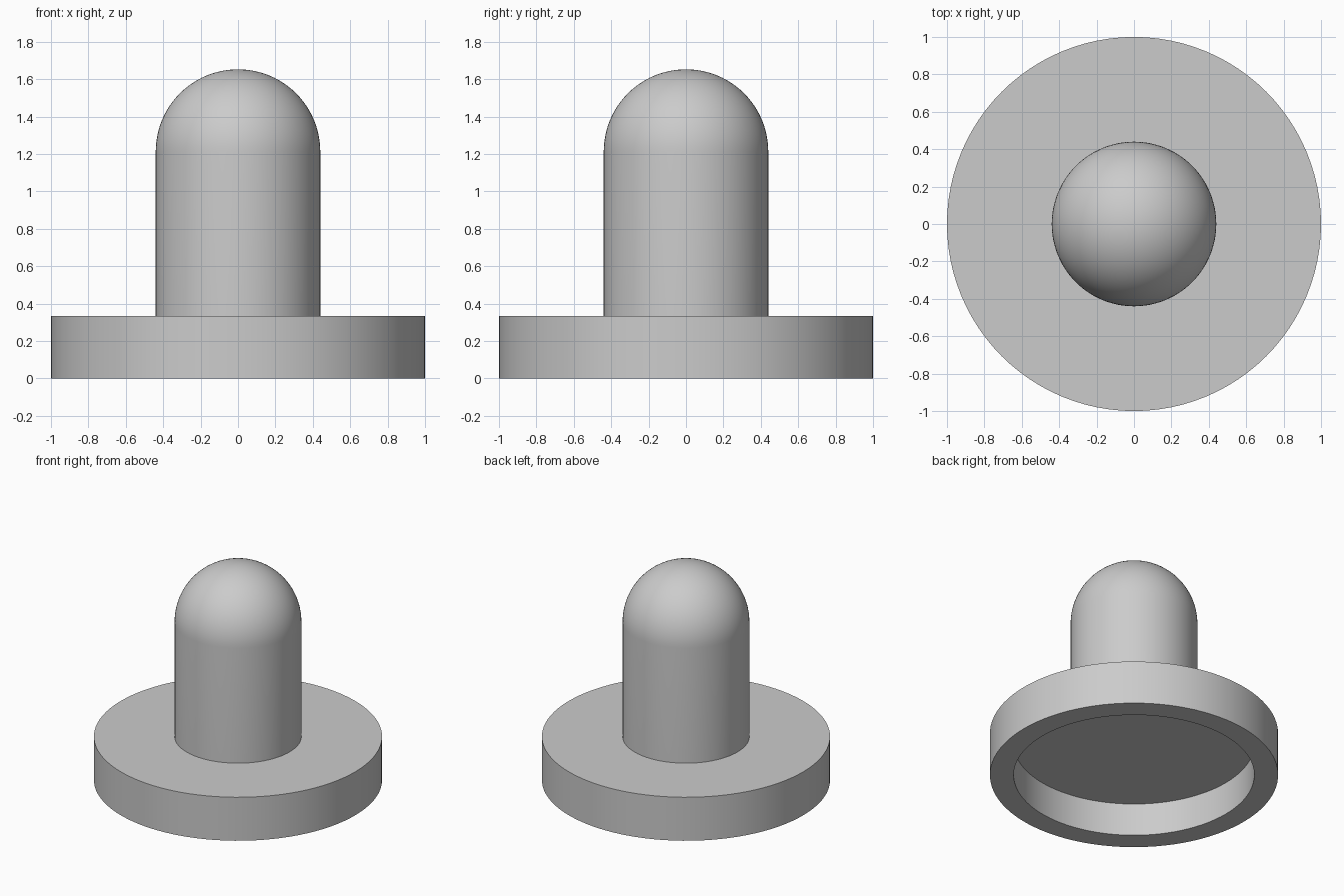
import bpy
import bmesh
import math

cube = bpy.data.objects.get("Cube")
if cube:
    bpy.data.objects.remove(cube, do_unlink=True)

SEGMENTS = 96

# One plain grey for the whole model
grey = bpy.data.materials.new("plain_grey")
grey.use_nodes = True
colour = (0.6, 0.6, 0.6, 1)
grey.diffuse_color = colour
grey.node_tree.nodes["Principled BSDF"].inputs["Base Color"].default_value = colour


def lathe(name, profile):
    """Spin an (r, z) profile, listed from bottom axis to top axis, around z."""
    bm = bmesh.new()
    verts = [bm.verts.new((r, 0, z)) for r, z in profile]
    edges = [bm.edges.new(pair) for pair in zip(verts, verts[1:])]
    bmesh.ops.spin(bm, geom=verts + edges, cent=(0, 0, 0), axis=(0, 0, 1),
                   angle=math.tau, steps=SEGMENTS, use_merge=False)
    bmesh.ops.remove_doubles(bm, verts=bm.verts, dist=0.0001)
    bmesh.ops.recalc_face_normals(bm, faces=bm.faces)
    mesh = bpy.data.meshes.new(name)
    bm.to_mesh(mesh)
    bm.free()
    mesh.materials.append(grey)
    obj = bpy.data.objects.new(name, mesh)
    bpy.context.collection.objects.link(obj)
    bpy.ops.object.select_all(action="DESELECT")
    obj.select_set(True)
    bpy.context.view_layer.objects.active = obj
    bpy.ops.object.shade_smooth_by_angle(angle=math.radians(30))
    return obj


# Round base, hollowed from below, with a flat ceiling inside
base_top, recess_top, recess_radius = 0.333, 0.25, 0.835
lathe("base", [(0, recess_top), (recess_radius, recess_top), (recess_radius, 0),
               (1, 0), (1, base_top), (0, base_top)])

# Post with a hemispherical top
radius, dome_z, rings = 0.44, 1.213, 24
dome = [(radius * math.cos(a), dome_z + radius * math.sin(a))
        for a in (math.pi / 2 * i / rings for i in range(rings))]
lathe("domed_post", [(0, base_top), (radius, base_top)] + dome + [(0, dome_z + radius)])
